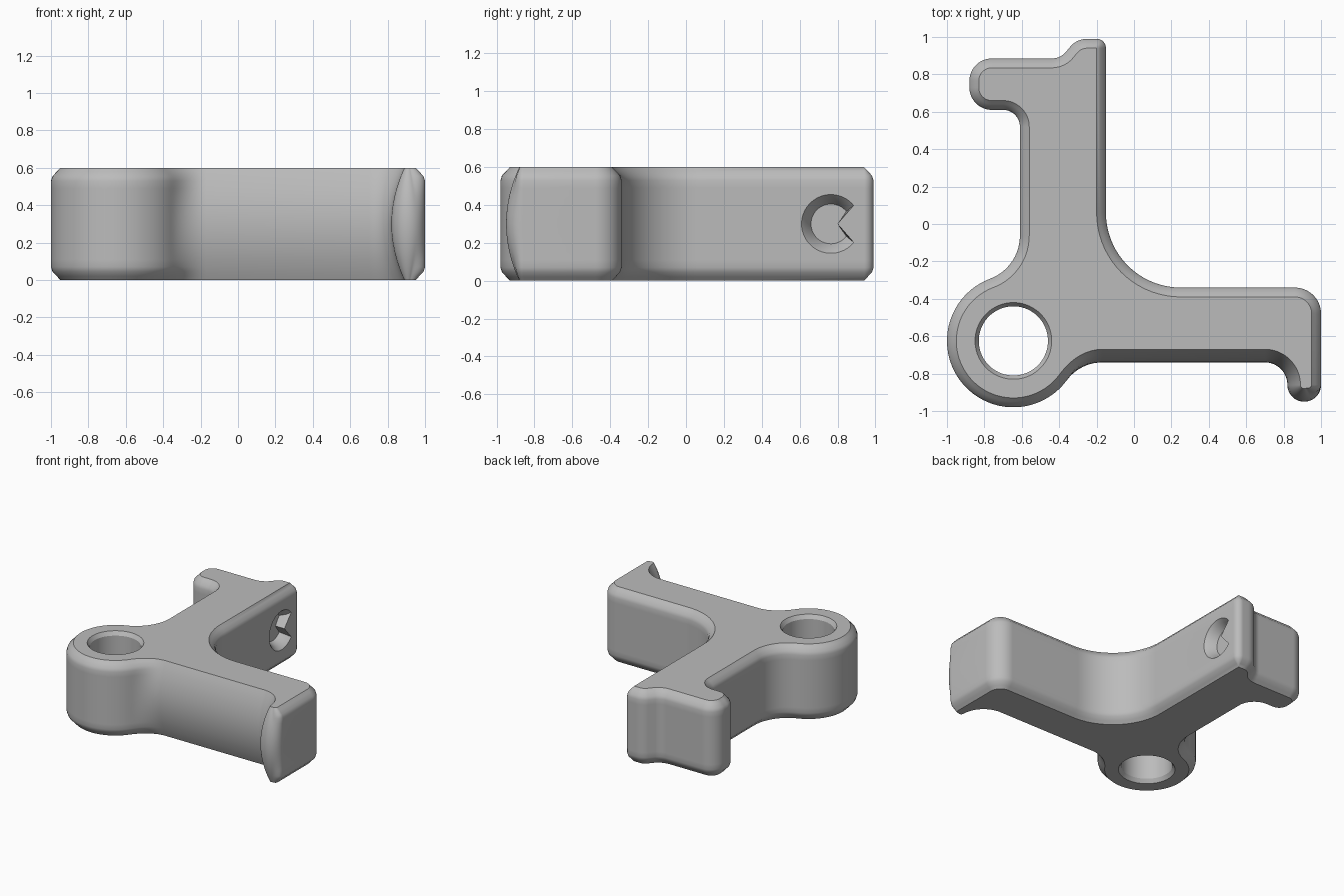
import bpy, bmesh
from math import cos, sin, radians
from mathutils import Vector

old = bpy.data.objects.get("Cube")
if old:
    bpy.data.objects.remove(old, do_unlink=True)

HEIGHT = 0.6
RING = (-0.645, -0.625)

grey = bpy.data.materials.new("light_grey")
grey.use_nodes = True
COLOUR = (0.5, 0.5, 0.5, 1)
grey.diffuse_color = COLOUR
grey.node_tree.nodes["Principled BSDF"].inputs["Base Color"].default_value = COLOUR


def make_object(name, bm):
    bmesh.ops.remove_doubles(bm, verts=bm.verts, dist=0.0005)
    bmesh.ops.recalc_face_normals(bm, faces=bm.faces)
    mesh = bpy.data.meshes.new(name)
    bm.to_mesh(mesh)
    bm.free()
    mesh.materials.append(grey)
    obj = bpy.data.objects.new(name, mesh)
    bpy.context.collection.objects.link(obj)
    return obj


def loft(name, rings):
    """Closed solid through a stack of equal-length rings of points."""
    bm = bmesh.new()
    rows = [[bm.verts.new(p) for p in ring] for ring in rings]
    for a, b in zip(rows, rows[1:]):
        for i in range(len(a)):
            j = (i + 1) % len(a)
            bm.faces.new((a[i], a[j], b[j], b[i]))
    bm.faces.new(rows[0][::-1])
    bm.faces.new(rows[-1])
    return make_object(name, bm)


# Outline as arcs joined by straight lines:
# centre x, y, radius, start angle, end angle, bulge weight at start and end
ARCS = [
    (*RING, 0.355, 110.6, 323.6, 0, 0),           # ring boss
    (-0.17, -0.975, 0.235, 143.6, 90, 0, 1),      # boss to side arm
    (0.70, -0.86, 0.12, 90, 0, 1, 1),             # inside of hook
    (0.91, -0.86, 0.09, 180, 295, 1, 1),          # hook tip
    (0.91, -0.86, 0.09, 295, 360, 1, 0),
    (0.86, -0.48, 0.14, 0, 90, 0, 0),             # outer arm corner
    (0.25, 0.06, 0.40, 270, 180, 0, 0),           # large elbow
    (-0.20, 0.94, 0.05, 0, 90, 0, 0),             # upper tip
    (-0.25, 0.87, 0.12, 90, 135, 0, 0),
    (-0.44, 0.985, 0.10, 315, 270, 0, 0),
    (-0.76, 0.765, 0.12, 90, 180, 0, 0),          # flange end
    (-0.76, 0.73, 0.12, 180, 270, 0, 0),
    (-0.70, 0.52, 0.09, 90, 0, 0, 0),             # flange to upright
    (-0.857, -0.062, 0.247, 0, -69.4, 0, 0),      # upright to boss
]


def outline():
    """Points with inward direction and bulge weight."""
    pts = []
    for cx, cy, r, a0, a1, w0, w1 in ARCS:
        n = max(8, int(abs(a1 - a0) / 5))
        turn = -1 if a1 > a0 else 1
        for i in range(n + 1):
            t = i / n
            a = radians(a0 + (a1 - a0) * t)
            d = Vector((cos(a), sin(a)))
            p = Vector((cx, cy)) + d * r
            if pts and (p - pts[-1][0]).length < 0.002:
                continue
            s = t * t * (3 - 2 * t)
            pts.append((p, d * turn, w0 + (w1 - w0) * s))
    if (pts[0][0] - pts[-1][0]).length < 0.002:
        pts.pop()
    return pts


def chamfer(z):
    if z < 0.045:
        return 0.05 - 0.042 * z / 0.045
    return max(0, 0.008 * (0.07 - z) / 0.025)


def bulge(z):
    return 0.07 * (1 - z / 0.3) ** 2


# Bracket body: chamfered edges, bulging front on the side arm and hook
half = [0, 0.02, 0.045, 0.07, 0.11, 0.15, 0.2, 0.25]
levels = half + [0.3] + [HEIGHT - z for z in reversed(half)]
shape = outline()
rings = []
for z in levels:
    e = min(z, HEIGHT - z)
    row = []
    for p, inward, w in shape:
        q = p + inward * ((1 - w) * chamfer(e) + w * bulge(e))
        row.append((q.x, q.y, z))
    rings.append(row)
body = loft("bracket_body", rings)

# Pivot hole with chamfered rims
angles = [radians(i * 5) for i in range(72)]
profile = [(-0.02, 0.215), (0, 0.205), (0.03, 0.185),
           (0.57, 0.185), (0.6, 0.205), (0.62, 0.215)]
hole = loft("pivot_hole_cutter", [
    [(RING[0] + r * cos(a), RING[1] + r * sin(a), z) for a in angles]
    for z, r in profile])

# Tapered round pocket with a flush wedge on the upright's side
GAP = 39
arc = [radians(GAP + (360 - 2 * GAP) * i / 48) for i in range(49)]
pocket = loft("side_pocket_cutter", [
    [(x, 0.765 + r * cos(a), 0.3 + r * sin(a)) for a in arc] + [(x, 0.80, 0.3)]
    for x, r in [(-0.13, 0.155), (-0.15, 0.155), (-0.18, 0.13), (-0.23, 0.105)]])

bpy.context.view_layer.objects.active = body
for cutter in (hole, pocket):
    cutter.hide_render = True
    mod = body.modifiers.new(cutter.name, 'BOOLEAN')
    mod.operation = 'DIFFERENCE'
    mod.solver = 'EXACT'
    mod.object = cutter
    bpy.ops.object.modifier_apply(modifier=mod.name)
    bpy.data.objects.remove(cutter, do_unlink=True)

bpy.ops.object.select_all(action='DESELECT')
body.select_set(True)
bpy.ops.object.shade_smooth_by_angle(angle=radians(32))
